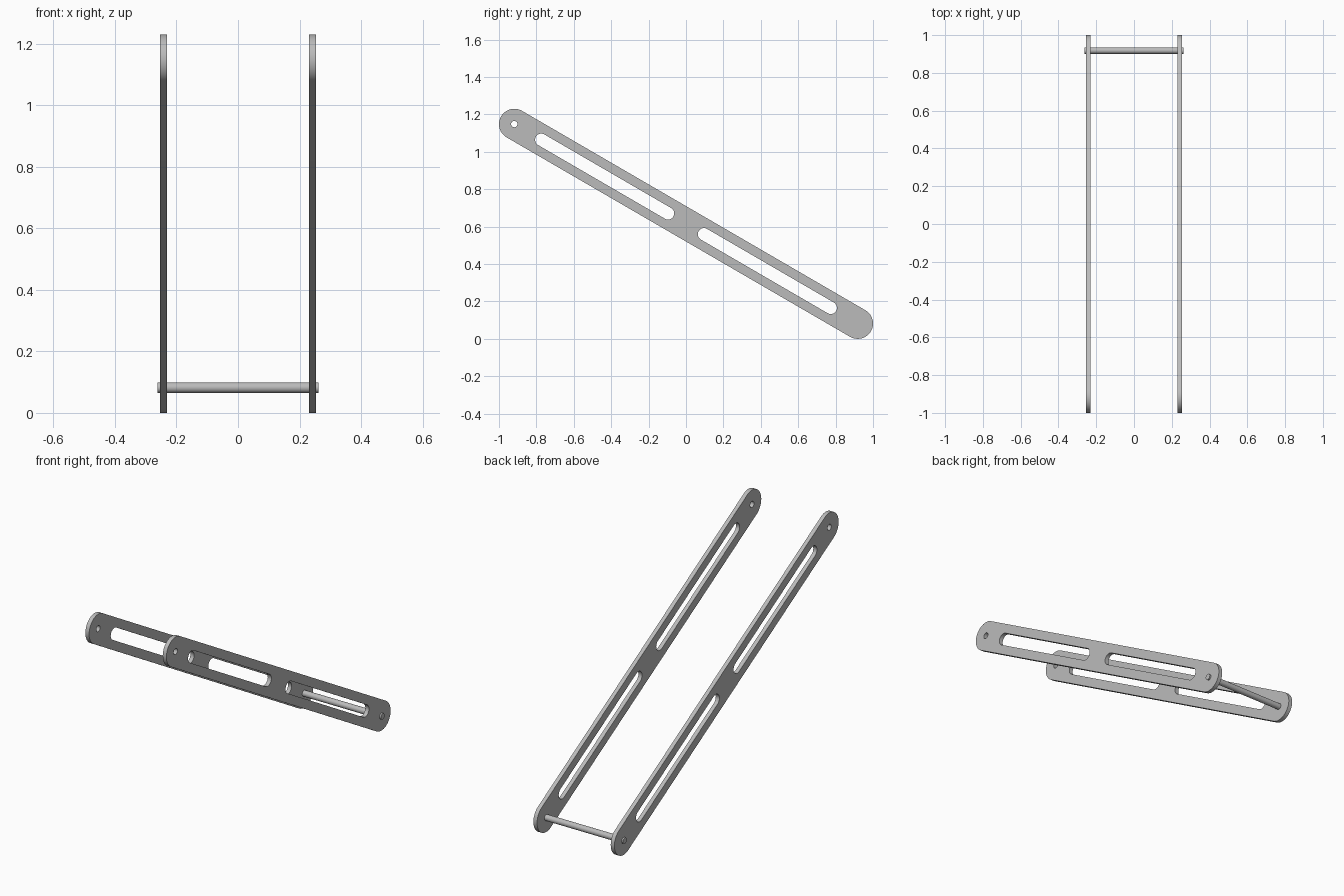
import bpy, bmesh, math
from mathutils import Matrix, Vector

cube = bpy.data.objects.get("Cube")
if cube:
    bpy.data.objects.remove(cube, do_unlink=True)

# Main dimensions
END_Y, END_RISE, MID_Z = 0.918, 0.533, 0.615
HALF = math.hypot(END_Y, END_RISE)      # centre to end hole
TILT = math.atan2(END_RISE, END_Y)
END_R, HOLE_R, SLOT_R = 0.082, 0.017, 0.033
SLOT_MID, SLOT_HALF = 0.503, 0.392
BAR_X, BAR_THICK = 0.2415, 0.023
PIN_HALF = 0.261

steel = bpy.data.materials.new("grey steel")
steel.use_nodes = True
GREY = (0.5, 0.5, 0.5, 1)
steel.diffuse_color = GREY
steel.node_tree.nodes["Principled BSDF"].inputs["Base Color"].default_value = GREY


def stadium(mid, half, radius, steps):
    """Round-ended outline along the bar; half = 0 gives a circle."""
    points = []
    for end in (1, -1):
        for i in range(steps + 1):
            a = -math.pi / 2 + math.pi * i / steps
            points.append((mid + end * (half + radius * math.cos(a)),
                           end * radius * math.sin(a)))
    return points if half else points[:steps] + points[steps + 1:-1]


def add_object(name, bm):
    bmesh.ops.recalc_face_normals(bm, faces=bm.faces)
    mesh = bpy.data.meshes.new(name)
    bm.to_mesh(mesh)
    bm.free()
    mesh.materials.append(steel)
    obj = bpy.data.objects.new(name, mesh)
    bpy.context.collection.objects.link(obj)
    bpy.ops.object.select_all(action='DESELECT')
    obj.select_set(True)
    bpy.context.view_layer.objects.active = obj
    bpy.ops.object.shade_smooth_by_angle(angle=math.radians(35))
    return obj


def add_bar(name, x):
    bm = bmesh.new()
    outlines = [stadium(0, HALF, END_R, 24)]
    for side in (-1, 1):
        outlines.append(stadium(side * SLOT_MID, SLOT_HALF, SLOT_R, 12))
        outlines.append(stadium(side * HALF, 0, HOLE_R, 12))
    for outline in outlines:
        verts = [bm.verts.new((0, u, v)) for u, v in outline]
        for a, b in zip(verts, verts[1:] + verts[:1]):
            bm.edges.new((a, b))
    # Fill around the slots and holes, then give the plate thickness
    bmesh.ops.triangle_fill(bm, edges=bm.edges[:], use_beauty=True, normal=Vector((1, 0, 0)))
    grown = bmesh.ops.extrude_face_region(bm, geom=bm.faces[:], use_keep_orig=True)
    moved = [g for g in grown["geom"] if isinstance(g, bmesh.types.BMVert)]
    bmesh.ops.translate(bm, verts=moved, vec=(BAR_THICK, 0, 0))
    place = (Matrix.Translation((x - BAR_THICK / 2, 0, MID_Z))
             @ Matrix.Rotation(-TILT, 4, 'X'))
    bm.transform(place)
    return add_object(name, bm)


# Two slotted side bars
add_bar("left_bar", BAR_X)
add_bar("right_bar", -BAR_X)

# Cross pin through the low rear ends
bm = bmesh.new()
place = (Matrix.Translation((0, END_Y, MID_Z - END_RISE))
         @ Matrix.Rotation(math.pi / 2, 4, 'Y'))
bmesh.ops.create_cone(bm, cap_ends=True, segments=24, radius1=HOLE_R, radius2=HOLE_R,
                      depth=2 * PIN_HALF, matrix=place)
add_object("cross_pin", bm)
